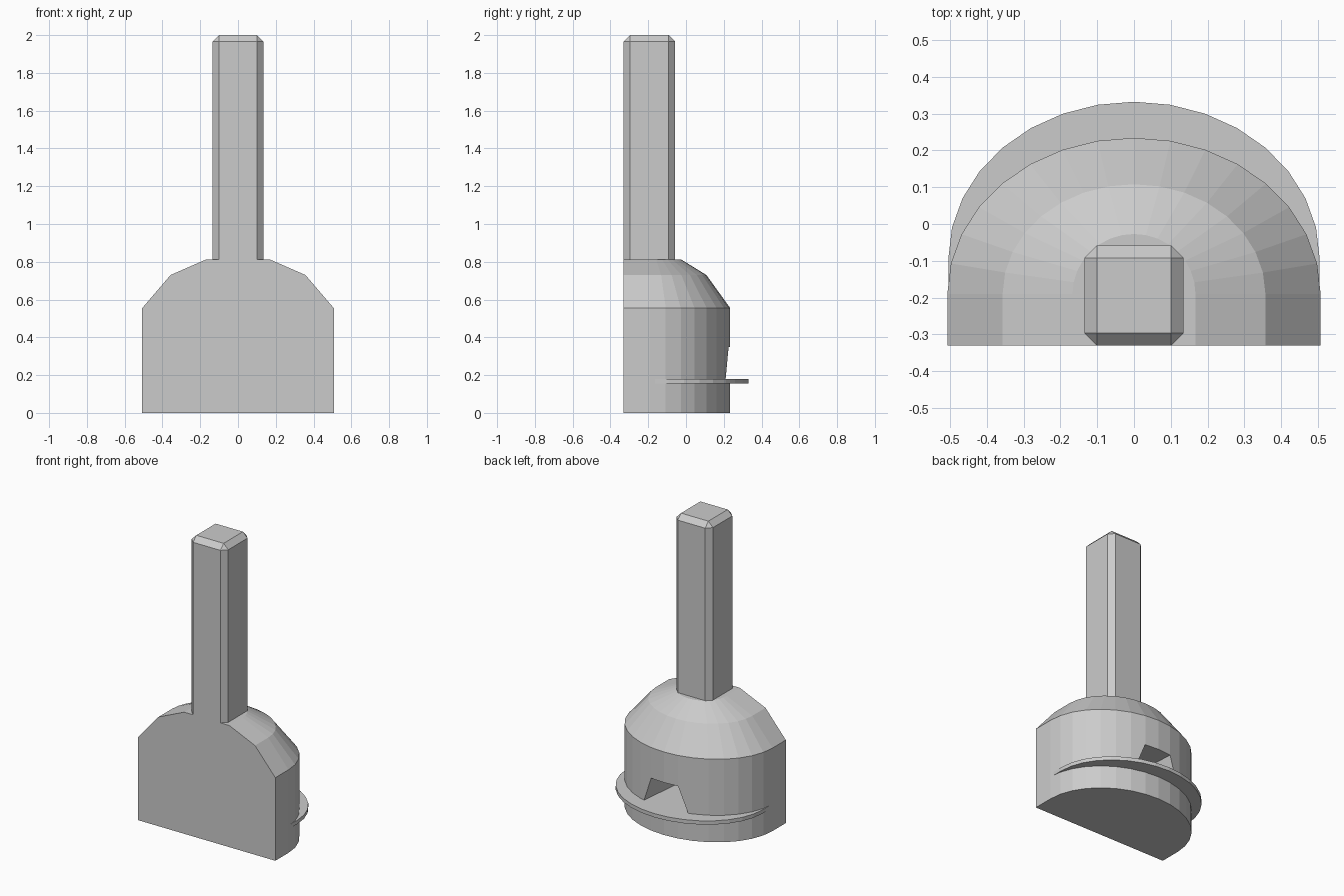
import bpy, bmesh, math

if "Cube" in bpy.data.objects:
    bpy.data.objects.remove(bpy.data.objects["Cube"])

RX, RY, CY, FRONT = 0.507, 0.424, -0.19, -0.33


def outline(rx, ry, cy, front, n=16):
    """Half ellipse to the back with straight sides running to a flat front."""
    arc = [(rx * math.cos(math.pi * i / n), cy + ry * math.sin(math.pi * i / n))
           for i in range(n + 1)]
    return [(rx, front)] + arc + [(-rx, front)]


def loft(name, rings):
    """Skin a closed solid through equal-length rings of 3D points."""
    bm = bmesh.new()
    loops = [[bm.verts.new(p) for p in ring] for ring in rings]
    n = len(loops[0])
    for a, b in zip(loops, loops[1:]):
        for i in range(n):
            j = (i + 1) % n
            bm.faces.new((a[i], a[j], b[j], b[i]))
    bm.faces.new(loops[0][::-1])
    bm.faces.new(loops[-1])
    bmesh.ops.recalc_face_normals(bm, faces=bm.faces[:])
    mesh = bpy.data.meshes.new(name)
    bm.to_mesh(mesh)
    bm.free()
    obj = bpy.data.objects.new(name, mesh)
    bpy.context.collection.objects.link(obj)
    return obj


def apply_modifiers(obj):
    bpy.context.view_layer.objects.active = obj
    for mod in list(obj.modifiers):
        bpy.ops.object.modifier_apply(modifier=mod.name)


# Domed half-round body: (x radius, y radius, height)
profile = [(RX, RY, 0), (RX, RY, 0.555), (0.357, 0.298, 0.73), (0.167, 0.163, 0.813)]
body = loft("body", [[(x, y, z) for x, y in outline(rx, ry, CY, FRONT)]
                     for rx, ry, z in profile])

# Tapered opening in the back of the body
trapezoid = [(-0.168, 0.17), (0.168, 0.17), (0.1, 0.35), (-0.1, 0.35)]
cutter = loft("opening_cutter", [[(x * s, y, z) for x, z in trapezoid]
                                 for y, s in ((0.23, 1.0), (0.4, 1.0))][::-1]
              + [[(x * 0.8, -0.1, z) for x, z in trapezoid]])
cutter.hide_render = True
cut = body.modifiers.new("opening", 'BOOLEAN')
cut.operation = 'DIFFERENCE'
cut.solver = 'EXACT'
cut.object = cutter
apply_modifiers(body)
bpy.data.objects.remove(cutter)

# Thin hearth plate, the body outline shifted backwards
loft("hearth_plate", [[(x, y, z) for x, y in outline(0.504, RY, CY + 0.098, -0.23)]
                      for z in (0.155, 0.18)])

# Square chimney with chamfered edges, sunk slightly into the body
bm = bmesh.new()
bmesh.ops.create_cube(bm, size=1)
for v in bm.verts:
    v.co = (v.co.x * 0.27, v.co.y * 0.272 - 0.194, 1.4 + v.co.z * 1.2)
edges = [e for e in bm.edges if max(v.co.z for v in e.verts) > 1.5]
bmesh.ops.bevel(bm, geom=edges, offset=0.034, segments=1, affect='EDGES')
mesh = bpy.data.meshes.new("chimney")
bm.to_mesh(mesh)
bm.free()
bpy.context.collection.objects.link(bpy.data.objects.new("chimney", mesh))
